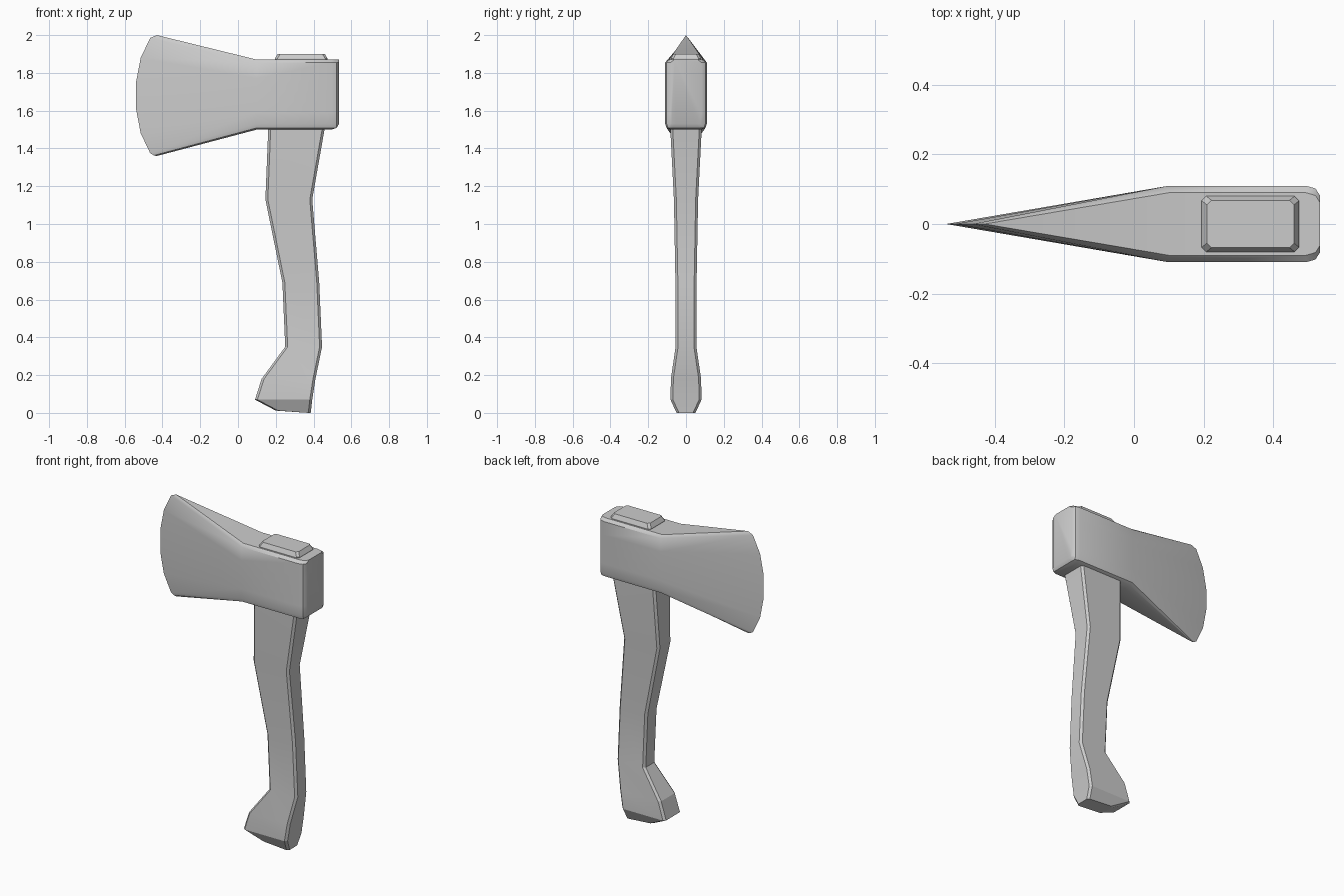
import bpy, bmesh, math

if "Cube" in bpy.data.objects:
    bpy.data.objects.remove(bpy.data.objects["Cube"])


def loft(name, rings, angle):
    """Skin a list of equal-length closed rings, cap the ends, shade by angle."""
    bm = bmesh.new()
    vr = [[bm.verts.new(p) for p in ring] for ring in rings]
    n = len(rings[0])
    for a, b in zip(vr, vr[1:]):
        for i in range(n):
            j = (i + 1) % n
            bm.faces.new((a[i], a[j], b[j], b[i]))
    bm.faces.new(vr[0])
    bm.faces.new(vr[-1])
    # weld points that coincide (the blade's cutting edge)
    bmesh.ops.remove_doubles(bm, verts=bm.verts, dist=1e-4)
    bmesh.ops.recalc_face_normals(bm, faces=bm.faces)
    me = bpy.data.meshes.new(name)
    bm.to_mesh(me)
    bm.free()
    ob = bpy.data.objects.new(name, me)
    bpy.context.collection.objects.link(ob)
    bpy.ops.object.select_all(action='DESELECT')
    ob.select_set(True)
    bpy.context.view_layer.objects.active = ob
    bpy.ops.object.shade_smooth_by_angle(angle=math.radians(angle))
    return ob


def mirrored(half):
    return half + [(x, -y, z) for x, y, z in reversed(half)]


# Axe head: half cross-section (y, z) and the matching points of the cutting edge (x, z)
section = [(.09, 1.87), (.11, 1.855), (.11, 1.77), (.11, 1.71), (.11, 1.65),
           (.11, 1.59), (.11, 1.53), (.103, 1.509), (.08, 1.50)]
edge = [(-.43, 2.0), (-.465, 1.985), (-.515, 1.88), (-.54, 1.75), (-.54, 1.61),
        (-.515, 1.48), (-.465, 1.375), (-.445, 1.363), (-.43, 1.36)]


def head_ring(x, inset, lift):
    return mirrored([(x, y - inset, max(z, 1.50 + lift)) for y, z in section])


# The blade tapers to a shared edge, so build it as a ring with tiny thickness welded shut
blade = mirrored([(x, 0, z) for x, z in edge])
bm = bmesh.new()
rings = [blade, head_ring(.10, 0, 0), head_ring(.495, 0, 0),
         head_ring(.522, .008, .009), head_ring(.535, .028, .03)]
cache = {}


def vert(p):
    key = tuple(round(c, 4) for c in p)
    if key not in cache:
        cache[key] = bm.verts.new(p)
    return cache[key]


def face(points):
    vs = list(dict.fromkeys(vert(p) for p in points))
    if len(vs) > 2 and not bm.faces.get(vs):
        bm.faces.new(vs)


for a, b in zip(rings, rings[1:]):
    for i in range(len(a)):
        j = (i + 1) % len(a)
        face((a[i], a[j], b[j], b[i]))
face(rings[-1])
bmesh.ops.recalc_face_normals(bm, faces=bm.faces)
mesh = bpy.data.meshes.new("axe_head")
bm.to_mesh(mesh)
bm.free()
head = bpy.data.objects.new("axe_head", mesh)
bpy.context.collection.objects.link(head)
bpy.context.view_layer.objects.active = head
head.select_set(True)
bpy.ops.object.shade_smooth_by_angle(angle=math.radians(35))


# Handle: chamfered rectangles stacked along the curve, poking out above the head
def handle_ring(x0, x1, h, z0, z1, c=.013):
    half = [(x0, h - c, z0), (x0 + c, h, z0), (x1 - c, h, z1), (x1, h - c, z1)]
    return mirrored(half)


stations = [
    (.20, .385, .05, .012, 0),
    (.09, .393, .082, .07, .07),
    (.125, .41, .08, .18, .18),
    (.25, .445, .055, .35, .35),
    (.235, .43, .056, .69, .69),
    (.145, .393, .064, 1.13, 1.13),
    (.16, .458, .083, 1.50, 1.50),
    (.195, .475, .08, 1.875, 1.875),
    (.21, .46, .068, 1.90, 1.90),
]
loft("handle", [handle_ring(*s) for s in stations], 15)
